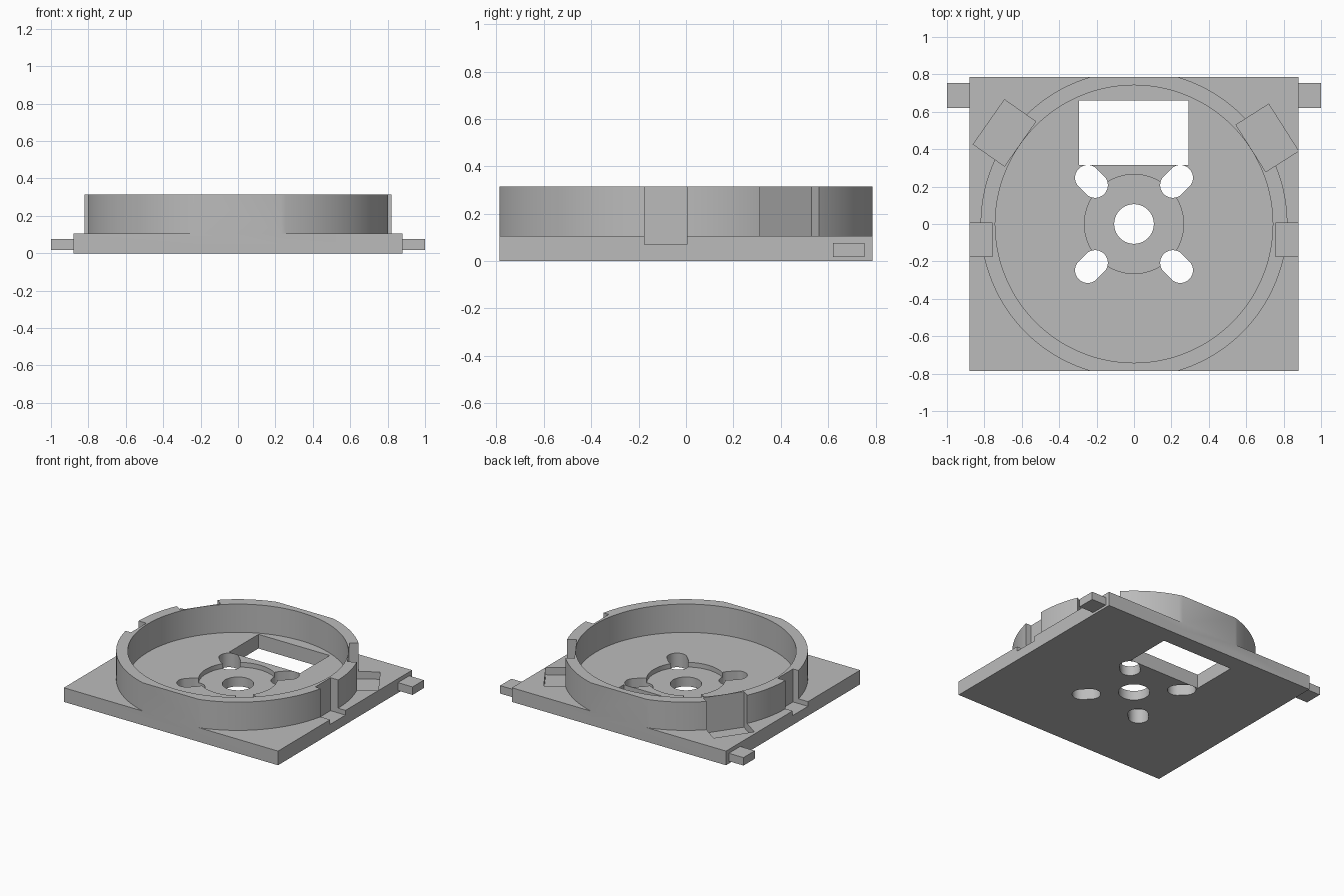
import bpy, bmesh, math
from mathutils import Matrix, Vector

old = bpy.data.objects.get("Cube")
if old:
    bpy.data.objects.remove(old, do_unlink=True)

HALF_X, HALF_Y = 0.88, 0.787
PLATE_TOP, RIM_TOP = 0.105, 0.315
ABOVE = 0.5  # cutters end well above the rim

grey = bpy.data.materials.new("plain grey")
grey.use_nodes = True
grey.diffuse_color = (0.5, 0.5, 0.5, 1)
grey.node_tree.nodes["Principled BSDF"].inputs["Base Color"].default_value = (0.5, 0.5, 0.5, 1)


def prism(name, outline, z0, z1):
    """Extrude a flat outline between two heights."""
    bm = bmesh.new()
    base = bm.faces.new([bm.verts.new((x, y, z0)) for x, y in outline])
    top = bmesh.ops.extrude_face_region(bm, geom=[base])["geom"]
    bmesh.ops.translate(bm, vec=(0, 0, z1 - z0),
                        verts=[g for g in top if isinstance(g, bmesh.types.BMVert)])
    bmesh.ops.recalc_face_normals(bm, faces=bm.faces)
    mesh = bpy.data.meshes.new(name)
    bm.to_mesh(mesh)
    bm.free()
    mesh.materials.append(grey)
    obj = bpy.data.objects.new(name, mesh)
    bpy.context.collection.objects.link(obj)
    return obj


def arc(radius, centre=(0, 0), start=0, sweep=math.tau, n=128):
    return [(centre[0] + radius * math.cos(start + sweep * i / n),
             centre[1] + radius * math.sin(start + sweep * i / n)) for i in range(n)]


def rect(cx, cy, w, h, degrees=0):
    turn = Matrix.Rotation(math.radians(degrees), 2)
    corners = [(-w, -h), (w, -h), (w, h), (-w, h)]
    return [tuple(turn @ Vector((x / 2, y / 2)) + Vector((cx, cy))) for x, y in corners]


def slot(angle, inner, outer, radius):
    """Rounded slot pointing outwards from the middle."""
    out = Vector((math.cos(angle), math.sin(angle)))
    return (arc(radius, out * outer, angle - math.pi / 2, math.pi * 1.0001, 24)
            + arc(radius, out * inner, angle + math.pi / 2, math.pi * 1.0001, 24))


def combine(target, tool, operation):
    mod = target.modifiers.new(operation.lower(), "BOOLEAN")
    mod.operation, mod.solver, mod.object = operation, "EXACT", tool
    bpy.context.view_layer.objects.active = target
    bpy.ops.object.modifier_apply(modifier=mod.name)
    bpy.data.objects.remove(tool, do_unlink=True)


def cut(outline, z0, z1=ABOVE):
    combine(body, prism("cutter", outline, z0, z1), "DIFFERENCE")


# Square plate with a round rim, trimmed flush at front and back
body = prism("base_plate_with_rim", rect(0, 0, 2 * HALF_X, 2 * HALF_Y), 0, PLATE_TOP)
RIM = 0.82
reach = math.asin(HALF_Y / RIM)
rim_outline = (arc(RIM, start=-reach, sweep=2 * reach, n=80)
               + [(RIM * math.cos(reach), HALF_Y)]
               + arc(RIM, start=math.pi - reach, sweep=2 * reach, n=80)
               + [(-RIM * math.cos(reach), -HALF_Y)])
combine(body, prism("rim", rim_outline, 0.05, RIM_TOP), "UNION")

# Round well and shallow centre recess
cut(arc(0.742), PLATE_TOP)
cut(arc(0.265), 0.07)

# Centre bore, diagonal screw slots and rectangular window
cut(arc(0.106, n=64), -0.1)
for k in range(4):
    cut(slot(math.pi / 4 + k * math.pi / 2, 0.294, 0.35, 0.068), -0.1)
cut(rect(-0.002, 0.488, 0.585, 0.345), -0.1)

# Side notches and slanted pockets in the rim
for side in (-1, 1):
    cut(rect(side * 0.857, -0.085, 0.2, 0.18), 0.07)
cut(rect(0.7125, 0.46, 0.207, 0.297, 32.4), 0.05)
cut(rect(-0.6925, 0.487, 0.204, 0.291, -35), 0.05)

bpy.ops.object.select_all(action="DESELECT")
body.select_set(True)
bpy.context.view_layer.objects.active = body
bpy.ops.object.shade_smooth_by_angle(angle=math.radians(25))

# Side tabs near the back
for side, label in ((1, "left"), (-1, "right")):
    prism(label + "_tab", rect(side * 0.94, 0.687, 0.12, 0.133), 0.017, 0.076)
